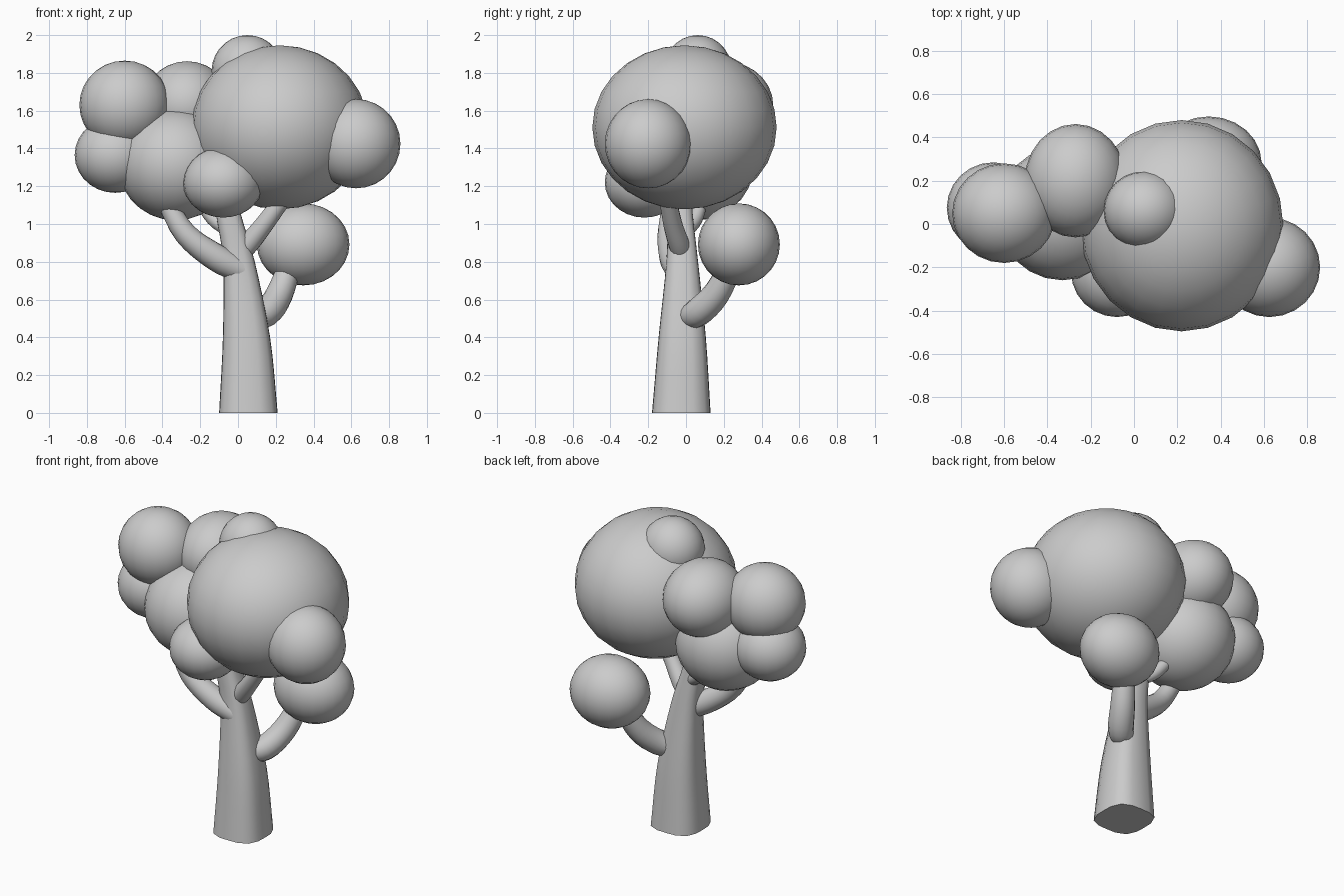
import bpy, bmesh, math
from mathutils import Vector

cube = bpy.data.objects.get("Cube")
if cube:
    bpy.data.objects.remove(cube, do_unlink=True)

# One plain grey for the whole tree
grey = bpy.data.materials.new("plain_grey")
grey.use_nodes = True
colour = (0.6, 0.6, 0.6, 1)
grey.diffuse_color = colour
grey.node_tree.nodes["Principled BSDF"].inputs["Base Color"].default_value = colour


def finish(bm, name, angle):
    bmesh.ops.recalc_face_normals(bm, faces=bm.faces)
    mesh = bpy.data.meshes.new(name)
    bm.to_mesh(mesh)
    bm.free()
    mesh.materials.append(grey)
    obj = bpy.data.objects.new(name, mesh)
    bpy.context.collection.objects.link(obj)
    bpy.ops.object.select_all(action='DESELECT')
    obj.select_set(True)
    bpy.context.view_layer.objects.active = obj
    bpy.ops.object.shade_smooth_by_angle(angle=math.radians(angle))
    return obj


def foliage(name, centre, radii):
    """Smooth rounded clump of leaves."""
    bm = bmesh.new()
    bmesh.ops.create_uvsphere(bm, u_segments=24, v_segments=14, radius=1)
    for v in bm.verts:
        v.co = Vector([c + p * r for c, p, r in zip(centre, v.co, radii)])
    finish(bm, name, 60)


def smooth_path(points, steps=4):
    """Catmull-Rom through (x, y, z, radius) points."""
    pts = [Vector(p) for p in points]
    pts = [2 * pts[0] - pts[1]] + pts + [2 * pts[-1] - pts[-2]]
    out = []
    for a, b, c, d in zip(pts, pts[1:], pts[2:], pts[3:]):
        for i in range(steps):
            t = i / steps
            out.append(0.5 * (2 * b + (c - a) * t + (2 * a - 5 * b + 4 * c - d) * t ** 2
                              + (3 * b - a - 3 * c + d) * t ** 3))
    return out + [pts[-2]]


def limb(name, points, power=2, sides=16, upright=False):
    """Tapered limb swept along a path; power above 2 squares the section."""
    path = smooth_path(points)
    bm = bmesh.new()
    rings = []
    for i, p in enumerate(path):
        tangent = (path[min(i + 1, len(path) - 1)] - path[max(i - 1, 0)]).to_3d()
        if upright:
            tangent = Vector((0, 0, 1))
        turn = tangent.to_track_quat('Z', 'Y')
        ring = []
        for k in range(sides):
            a = math.tau * k / sides
            c, s = math.cos(a), math.sin(a)
            r = p[3] / (abs(c) ** power + abs(s) ** power) ** (1 / power)
            ring.append(bm.verts.new(p.to_3d() + turn @ Vector((c * r, s * r, 0))))
        rings.append(ring)
    for lo, hi in zip(rings, rings[1:]):
        for k in range(sides):
            n = (k + 1) % sides
            bm.faces.new((lo[k], lo[n], hi[n], hi[k]))
    bm.faces.new(rings[0])
    bm.faces.new(rings[-1])
    finish(bm, name, 50)


# Trunk, leaning slightly as it narrows
limb("trunk", [(0.055, -0.025, 0, 0.155), (0.045, -0.02, 0.4, 0.125),
               (0.005, -0.02, 0.8, 0.084), (-0.05, -0.03, 1.05, 0.066),
               (-0.08, -0.03, 1.25, 0.055)], power=3.3, upright=True)

# Branches reaching into the clumps
limb("left_branch", [(0.02, -0.04, 0.755, 0.07), (-0.12, -0.07, 0.825, 0.072),
                     (-0.28, -0.09, 0.95, 0.06), (-0.39, -0.07, 1.14, 0.05)])
limb("right_branch", [(0.0, -0.02, 0.83, 0.05), (0.06, -0.04, 0.9, 0.055),
                      (0.14, -0.07, 1.0, 0.05), (0.25, -0.1, 1.15, 0.045)])
limb("low_branch", [(0.07, 0.0, 0.51, 0.06), (0.15, 0.06, 0.53, 0.075),
                    (0.22, 0.16, 0.63, 0.072), (0.28, 0.25, 0.8, 0.06)])
limb("back_twig", [(-0.04, 0.0, 0.96, 0.035), (-0.13, 0.05, 1.03, 0.04),
                   (-0.22, 0.09, 1.15, 0.03)])

# Leaf clumps
foliage("main_foliage", (0.22, -0.008, 1.512), (0.47, 0.488, 0.434))
foliage("left_side_foliage", (0.625, -0.2, 1.425), (0.235, 0.23, 0.236))
foliage("low_back_foliage", (0.345, 0.28, 0.892), (0.245, 0.217, 0.217))
foliage("small_front_foliage", (-0.078, -0.22, 1.22), (0.213, 0.21, 0.186))
foliage("right_middle_foliage", (-0.33, 0.05, 1.315), (0.305, 0.31, 0.296))
foliage("right_upper_foliage", (-0.6, 0.05, 1.63), (0.24, 0.23, 0.235))
foliage("right_lower_foliage", (-0.65, 0.075, 1.365), (0.215, 0.21, 0.2))
foliage("right_back_foliage", (-0.27, 0.2, 1.63), (0.235, 0.262, 0.232))
foliage("top_foliage", (0.05, 0.062, 1.81), (0.19, 0.182, 0.19))
